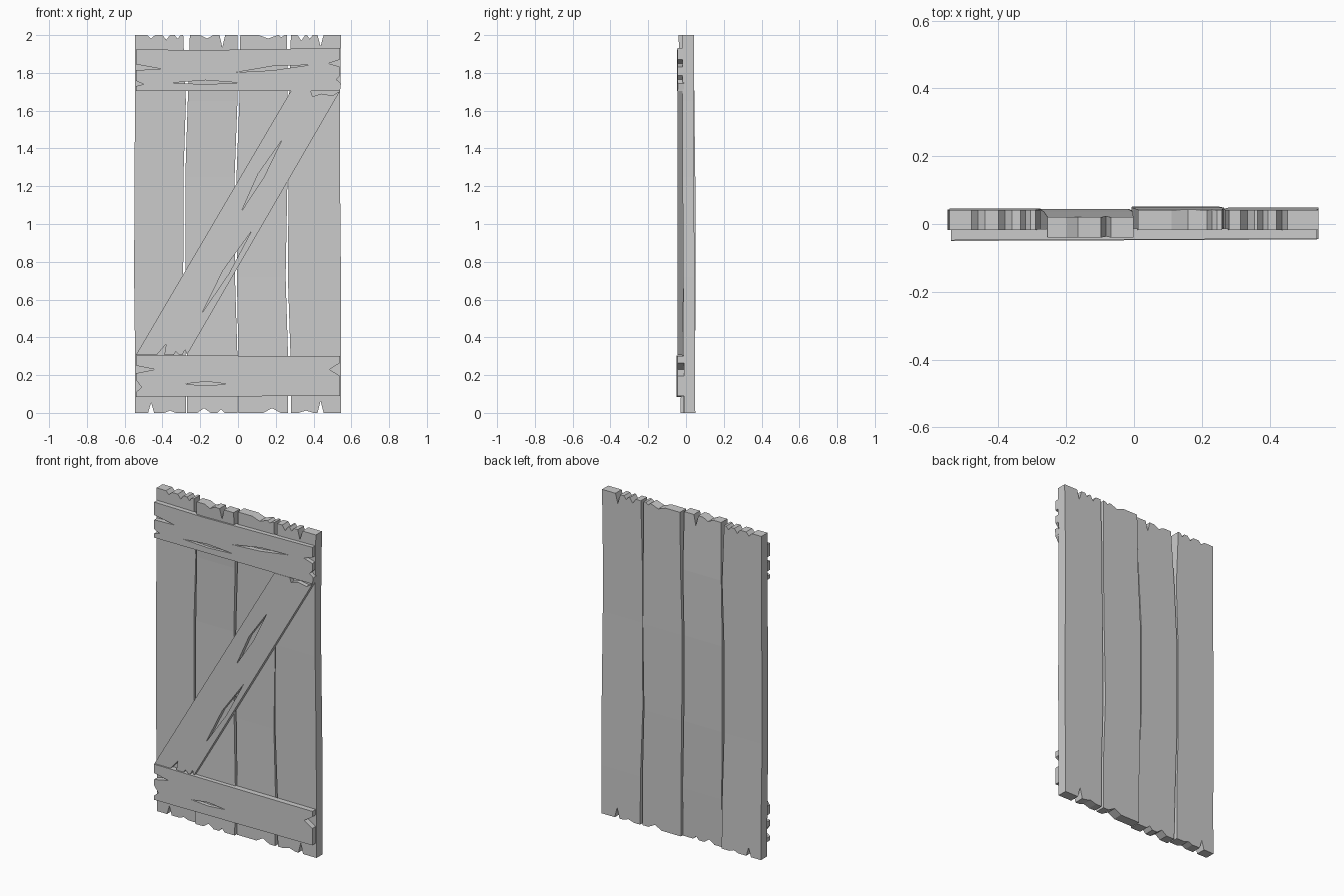
import bpy, bmesh
from mathutils import Vector


def lerp(knots, z):
    for (a, va), (b, vb) in zip(knots, knots[1:]):
        if z <= b:
            t = max(0, (z - a) / (b - a))
            return va + (vb - va) * t
    return knots[-1][1]


def board(name, loops, y0, y1, levels=(), bend=None):
    """Extrude an x/z outline (plus optional holes) from y0 to y1, then bend it."""
    bm = bmesh.new()
    edges = []
    for loop in loops:
        vs = [bm.verts.new((x, y0, z)) for x, z in loop]
        edges += [bm.edges.new((vs[i - 1], vs[i])) for i in range(len(vs))]
    if len(loops) == 1:
        bm.faces.new(vs)
    else:
        bmesh.ops.triangle_fill(bm, edges=edges, use_beauty=True, normal=(0, -1, 0))
    ext = bmesh.ops.extrude_face_region(bm, geom=bm.faces[:], use_keep_orig=True)
    for v in ext["geom"]:
        if isinstance(v, bmesh.types.BMVert):
            v.co.y = y1
    for z in levels:
        bmesh.ops.bisect_plane(bm, geom=bm.verts[:] + bm.edges[:] + bm.faces[:],
                               plane_co=(0, 0, z), plane_no=(0, 0, 1))
    if bend:
        for v in bm.verts:
            v.co.y += bend(v.co.x, v.co.z)
    bmesh.ops.recalc_face_normals(bm, faces=bm.faces[:])
    me = bpy.data.meshes.new(name)
    bm.to_mesh(me)
    bm.free()
    ob = bpy.data.objects.new(name, me)
    bpy.context.collection.objects.link(ob)
    return ob


# Vertical planks: edge x at each level, end notches as (x, half width, depth)
LEVELS = (0, 0.3, 0.72, 1.25, 1.65, 2)
PLANKS = [
    ((-.545, -.545, -.55, -.548, -.545, -.545), (-.276, -.278, -.29, -.289, -.276, -.29),
     [(-.46, .02, .02), (-.38, .02, .025), (-.32, .015, .02)],
     [(-.46, .016, .055), (-.36, .03, .012)],
     (.004, .002, 0, 0, 0, 0)),
    ((-.27, -.27, -.279, -.279, -.266, -.255), (-.002, -.003, -.016, -.018, -.003, -.002),
     [(-.165, .035, .018), (-.083, .015, .065)],
     [(-.18, .035, .025), (-.09, .02, .02)],
     (-.012, -.004, .003, .003, -.006, -.022)),
    ((.003, .002, -.006, -.008, .007, .012), (.264, .265, .252, .262, .262, .26),
     [(.16, .05, .018), (.23, .015, .012)],
     [(.18, .045, .025)],
     (.004, .006, .009, .007, .002, 0)),
    ((.28, .278, .264, .268, .27, .28), (.545, .545, .545, .54, .54, .545),
     [(.335, .02, .03), (.38, .015, .02), (.437, .016, .06)],
     [(.36, .04, .012), (.437, .016, .065)],
     (.007, .006, .003, 0, 0, 0)),
]
for i, (left, right, top, bottom, shift) in enumerate(PLANKS):
    pts = list(zip(left, LEVELS))
    for x, w, d in top:
        pts += [(x - w, 2), (x, 2 - d), (x + w, 2)]
    pts += list(zip(right, LEVELS))[::-1]
    for x, w, d in reversed(bottom):
        pts += [(x + w, 0), (x, d), (x - w, 0)]
    knots = list(zip(LEVELS, shift))
    board(f"plank_{i + 1}", [pts], -.018, .042, LEVELS[1:-1],
          lambda x, z, k=knots: lerp(k, z))


def crack(a, b, width):
    """Thin split in the wood between two points."""
    a, b = Vector(a), Vector(b)
    d = b - a
    n = Vector((-d.y, d.x)).normalized() * width
    m = a + d * .5
    return [a[:], (m - n * .4)[:], b[:], (m + n * .6)[:]]


# Horizontal rails with split ends
def slant(x, z):
    return .004 * (x + .54)


board("top_rail", [
    [(-.54, 1.705), (-.54, 1.73), (-.5, 1.74), (-.54, 1.758), (-.54, 1.815),
     (-.4, 1.82), (-.54, 1.845), (-.54, 1.925), (-.2, 1.92), (.54, 1.932),
     (.54, 1.87), (.48, 1.85), (.54, 1.832), (.54, 1.785), (.52, 1.765),
     (.545, 1.745), (.54, 1.705)],
    crack((-.345, 1.748), (0, 1.748), .022),
    crack((-.01, 1.803), (.38, 1.842), .022)], -.048, -.016, (), slant)
board("bottom_rail", [
    [(-.54, .085), (-.54, .11), (-.51, .135), (-.54, .175), (-.54, .21),
     (-.44, .23), (-.54, .25), (-.54, .305), (.54, .3),
     (.54, .265), (.485, .23), (.54, .195), (.54, .09)],
    crack((-.285, .153), (-.055, .153), .022)], -.05, -.016, (), slant)

# Diagonal brace between the rails
board("diagonal_brace", [
    [(-.54, .307), (.28, 1.704), (.385, 1.704), (.395, 1.675), (.44, 1.69),
     (.5, 1.68), (.54, 1.704), (-.27, .307), (-.28, .335), (-.295, .307),
     (-.31, .307), (-.33, .325), (-.34, .307), (-.39, .307), (-.38, .365),
     (-.43, .307)],
    crack((.02, 1.07), (.23, 1.44), .035),
    crack((-.19, .53), (.07, .96), .035)], -.045, -.016)
